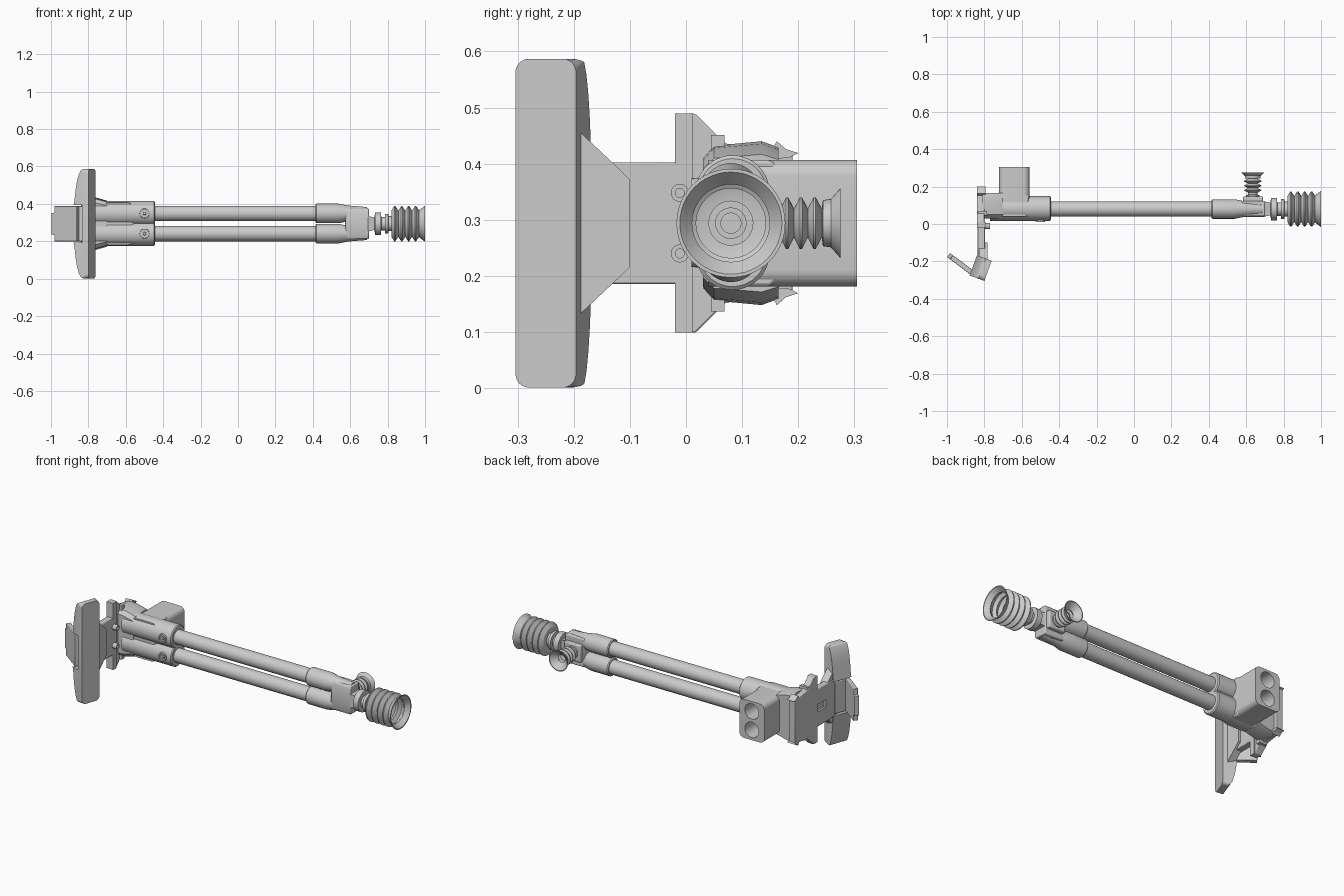
import bpy, bmesh, math
from mathutils import Vector as V

if "Cube" in bpy.data.objects:
    bpy.data.objects.remove(bpy.data.objects["Cube"])

X, Y, Z = V((1, 0, 0)), V((0, 1, 0)), V((0, 0, 1))
CZ, CY = 0.294, 0.08           # mirror height and tube axis depth
TUBES = (0.241, 0.349)         # heights of the twin tubes


def finish(name, bm, bevel=0):
    bmesh.ops.recalc_face_normals(bm, faces=bm.faces)
    me = bpy.data.meshes.new(name)
    bm.to_mesh(me)
    bm.free()
    ob = bpy.data.objects.new(name, me)
    bpy.context.collection.objects.link(ob)
    if bevel:
        m = ob.modifiers.new("bevel", 'BEVEL')
        m.width, m.segments, m.limit_method = bevel, 2, 'ANGLE'
    return ob


def prism(name, pts, o, a, b, ext, bevel=0):
    """2D outline in axes a, b from origin o, extruded along ext."""
    bm = bmesh.new()
    lo = [bm.verts.new(V(o) + a * p + b * q) for p, q in pts]
    hi = [bm.verts.new(v.co + ext) for v in lo]
    bm.faces.new(lo)
    bm.faces.new(hi)
    for i in range(len(lo)):
        j = (i + 1) % len(lo)
        bm.faces.new((lo[i], lo[j], hi[j], hi[i]))
    return finish(name, bm, bevel)


def lathe(name, prof, o, axis, seg=40):
    """Revolve (distance along axis, radius) points; ends are capped."""
    a = axis.orthogonal().normalized()
    b = axis.cross(a)
    bm = bmesh.new()
    rings = []
    for t, r in prof:
        rings.append([bm.verts.new(V(o) + axis * t + (a * math.cos(k) + b * math.sin(k)) * r)
                      for k in (2 * math.pi * i / seg for i in range(seg))])
    for p, q in zip(rings, rings[1:]):
        for i in range(seg):
            j = (i + 1) % seg
            bm.faces.new((p[i], p[j], q[j], q[i]))
    bm.faces.new(rings[0])
    bm.faces.new(rings[-1])
    return finish(name, bm)


def hull(name, pts, bevel=0):
    bm = bmesh.new()
    for p in pts:
        bm.verts.new(p)
    bmesh.ops.convex_hull(bm, input=bm.verts)
    bmesh.ops.dissolve_limit(bm, angle_limit=0.01, verts=bm.verts, edges=bm.edges)
    return finish(name, bm, bevel)


def box(name, x, y, z, bevel=0):
    return hull(name, [(i, j, k) for i in x for j in y for k in z], bevel)


def rrect(w, h, r, n=6):
    out = []
    for c, (sx, sy) in enumerate(((1, 1), (-1, 1), (-1, -1), (1, -1))):
        for i in range(n + 1):
            k = math.pi / 2 * (c + i / n)
            out.append((sx * (w / 2 - r) + r * math.cos(k), sy * (h / 2 - r) + r * math.sin(k)))
    return out


def mirrored(half):
    """Close an outline given as (u, height above centre)."""
    return [(u, h) for u, h in half] + [(u, -h) for u, h in reversed(half)]


def cut(ob, cutter):
    m = ob.modifiers.new("cut", 'BOOLEAN')
    m.object, m.operation, m.solver = cutter, 'DIFFERENCE', 'EXACT'
    cutter.hide_render = True
    cutter.hide_set(True)
    cutter.display_type = 'WIRE'


# Twin tubes with their front and rear sleeves and clamp screws
for i, z in enumerate(TUBES):
    lathe(f"tube_{i}", [(0, .041), (1.1, .041)], (-.55, CY, z), X)
    lathe(f"front_sleeve_{i}", [(.415, .047), (.42, .052), (.54, .052), (.59, .042), (.69, .034)], (0, CY, z), X)
    lathe(f"rear_sleeve_{i}", [(-.77, .066), (-.45, .066), (-.445, .06)], (0, .083, z), X)
    lathe(f"clamp_screw_{i}", [(0, .027), (.022, .025), (.022, .017), (.014, .017), (.014, .009), (.02, .007)],
          (-.50, .032, z), -Y, 24)
box("sleeve_web", (-.77, -.45), (.045, .125), (.24, .35))

# Front manifold joining both tubes
hull("front_manifold", [(x, y, CZ + s * h) for s in (1, -1) for x, y, h in
     ((.575, .037, .06), (.575, .045, .083), (.575, .123, .083), (.70, .037, .06),
      (.70, .045, .083), (.70, .123, .083))], .006)
hull("manifold_nose", [(x, CY + sy * w, CZ + sz * w) for x, w in ((.69, .042), (.745, .03))
                       for sy in (1, -1) for sz in (1, -1)])
lathe("front_neck", [(.70, .03), (.73, .03), (.732, .06), (.764, .06), (.766, .036), (.785, .036),
                     (.787, .053), (.803, .053), (.805, .04), (.84, .04)], (0, CY, CZ), X)
box("side_port_base", (.583, .69), (.11, .147), (CZ - .05, CZ + .05), .006)
lathe("side_neck", [(.11, .036), (.155, .036), (.157, .026), (.185, .026)], (.635, 0, CZ), Y)


def bellows(start, pitch, n, outer, inner, tail):
    """Zigzag outside wall, open cup rim, then zigzag inside wall."""
    out = [(start, inner * .6)]
    for i in range(n):
        out += [(start + pitch * i, inner), (start + pitch * (i + .42), outer),
                (start + pitch * (i + .58), outer)]
    out += tail
    for i in reversed(range(n)):
        out += [(start + pitch * (i + .5), outer - .012), (start + pitch * i + .007, inner - .008)]
    return out + [(start + .007, inner * .4)]


# Large suction bellows on the end
lathe("front_bellows", bellows(.82, .037, 4, .094, .07,
      [(.968, .072), (1.0, .097), (1.0, .091), (.975, .069)]), (0, CY, CZ), X, 48)
lathe("front_nozzle", [(.82, .028), (.85, .028), (.85, .018), (.84, .018)], (0, CY, CZ), X, 24)

# Small suction bellows on the side
lathe("side_bellows", bellows(.168, .0245, 3, .046, .026,
      [(.242, .026), (.244, .041), (.258, .043), (.275, .062), (.275, .057), (.255, .037), (.244, .022)]),
      (.635, 0, CZ), Y)

# Rear handle block with two sockets facing back
handle = prism("rear_handle", rrect(.162, .226, .03), (-.64, .04, CZ), X, Z, Y * .265)
for i, z in enumerate(TUBES):
    cut(handle, lathe(f"socket_cutter_{i}", [(.19, .045), (.34, .045)], (-.64, 0, z), Y))

# Flared rear body
hull("rear_body", [(x, y, CZ + s * h * k) for s in (1, -1) for x, k in ((-.81, 1), (-.765, .97), (-.70, .84))
     for y, h in ((.03, .115), (.05, .138), (.135, .146), (.165, .135))])
hull("body_shoulder", [(x, y, CZ + s * h) for s in (1, -1) for x, k in ((-.77, 0), (-.565, 0))
     for y, h in ((.035, .085), (.06, .113), (.15, .113), (.165, .10))], .006)

# Hinge plate, its rib, eyelets and hooks
prism("hinge_plate", mirrored([(-.02, .195), (.017, .195), (.07, .142), (.19, .125)]),
      (-.84, 0, CZ), Y, Z, X * .04, .003)
box("hinge_rib", (-.81, -.795), (-.02, .012), (CZ - .195, CZ + .195))
for s in (1, -1):
    zc = CZ + s * .054
    lathe(f"hinge_eyelet_{s}", [(-.83, .016), (-.77, .016), (-.77, .008), (-.80, .008)], (0, -.011, zc), X, 24)
    box(f"hinge_stop_{s}", (-.835, -.785), (.045, .069), sorted((CZ + s * .12, CZ + s * .157)))
    prism(f"hook_{s}", [(.15, s * .125), (.162, s * .146), (.178, s * .132), (.20, s * .125),
                        (.185, s * .117), (.165, s * .115)], (-.84, 0, CZ), Y, Z, X * .045)

# Folding arm with a slot in its back
arm = box("folding_arm", (-.836, -.797), (-.21, -.015), (CZ - .108, CZ + .108), .003)
cut(arm, box("slot_cutter", (-.86, -.825), (-.10, -.03), (CZ - .022, CZ + .022)))
prism("arm_flare", mirrored([(-.10, .078), (-.115, .093), (-.195, .168)]), (-.828, 0, CZ), Y, Z, X * .044)

# Crescent shoulder pad, tilted in plan
W, D = V((.34, .94, 0)), V((-.94, .34, 0))
back = []
for i in range(15):
    t = math.cos(math.pi * i / 14)
    if abs(t) > .36:
        back.append((.032 + .052 * math.sqrt(max(0, 1 - t * t)), t * .293))
up = [p for p in back if p[1] > 0] + [(.084, .10), (.035, .10)]
pad = prism("shoulder_pad", [(0, .293)] + up + [(d, -h) for d, h in reversed(up)] + [(0, -.293)],
            (-.80, -.304, CZ), D, Z, W * .115)
# Rounded corners on the pad face
bw = bmesh.new()
bw.from_mesh(pad.data)
ends = [e for e in bw.edges if all(abs(abs(v.co.z - CZ) - .293) < .001 for v in e.verts)
        and abs((e.verts[0].co - e.verts[1].co).normalized().dot(D)) > .9]
bmesh.ops.bevel(bw, geom=ends, offset=.025, segments=6, profile=.5, affect='EDGES')
bw.to_mesh(pad.data)
bw.free()

# Pad bracket and rear flap
prism("pad_bracket", mirrored([(.02, .094), (.078, .094)]), V((-.80, -.304, CZ)) + W * .02, D, Z, W * .085, .004)
E, N = V((-.8, .6, 0)), V((.6, .8, 0))
prism("rear_flap", mirrored([(0, .094), (.152, .094), (.152, .058), (.172, .058)]),
      (-.862, -.28, CZ), E, Z, N * .027, .003)

# Smooth round parts, keep sharp edges
for ob in bpy.context.scene.objects:
    ob.select_set(not ob.hide_render)
bpy.context.view_layer.objects.active = pad
bpy.ops.object.shade_smooth_by_angle(angle=math.radians(30))
